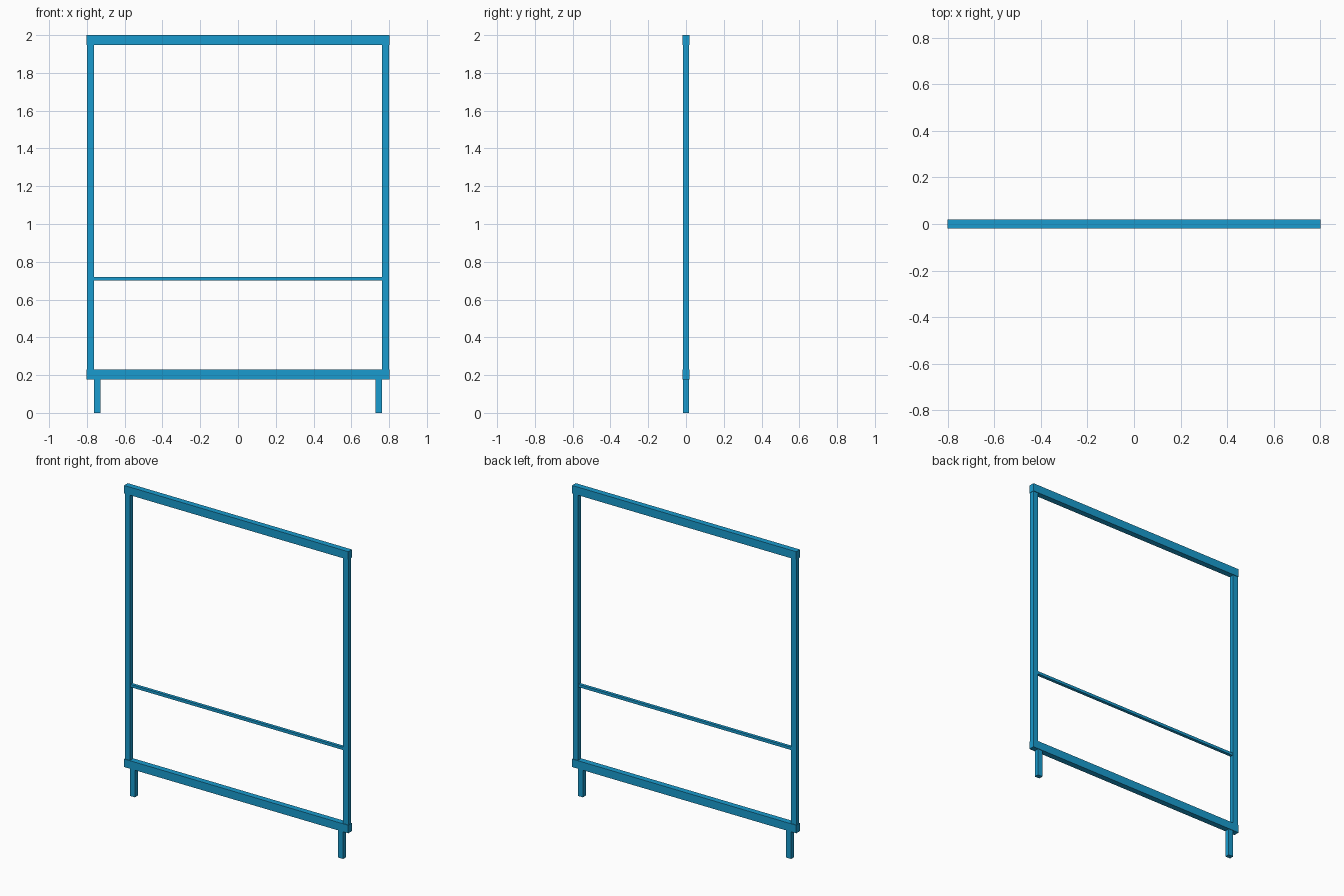
import bpy

if "Cube" in bpy.data.objects:
    bpy.data.objects.remove(bpy.data.objects["Cube"])


def box(name, x, y, z):
    """Box spanning the given (min, max) ranges."""
    spans = (x, y, z)
    bpy.ops.mesh.primitive_cube_add(size=1, location=[(a + b) / 2 for a, b in spans])
    ob = bpy.context.object
    ob.name = name
    ob.scale = [b - a for a, b in spans]
    bpy.ops.object.transform_apply(location=False, rotation=False, scale=True)
    ob.data.materials.append(blue)
    return ob


blue = bpy.data.materials.new("blue_paint")
blue.diffuse_color = (0.01, 0.33, 0.62, 1)
blue.use_nodes = True
blue.node_tree.nodes["Principled BSDF"].inputs["Base Color"].default_value = blue.diffuse_color

RAIL_Y = (-0.019, 0.019)
POST_Y = (-0.015, 0.015)

# Horizontal rails
box("top_rail", (-0.802, 0.802), RAIL_Y, (1.948, 2.0))
box("bottom_rail", (-0.802, 0.802), RAIL_Y, (0.178, 0.23))

# Thin crossbar between the posts
box("crossbar", (-0.765, 0.765), (-0.01, 0.01), (0.702, 0.72))

# Side posts and inset legs, left and right
for side, s in (("left", -1), ("right", 1)):
    box(f"{side}_post", sorted((s * 0.763, s * 0.80)), POST_Y, (0.23, 1.948))
    box(f"{side}_leg", sorted((s * 0.728, s * 0.763)), POST_Y, (0.0, 0.178))
